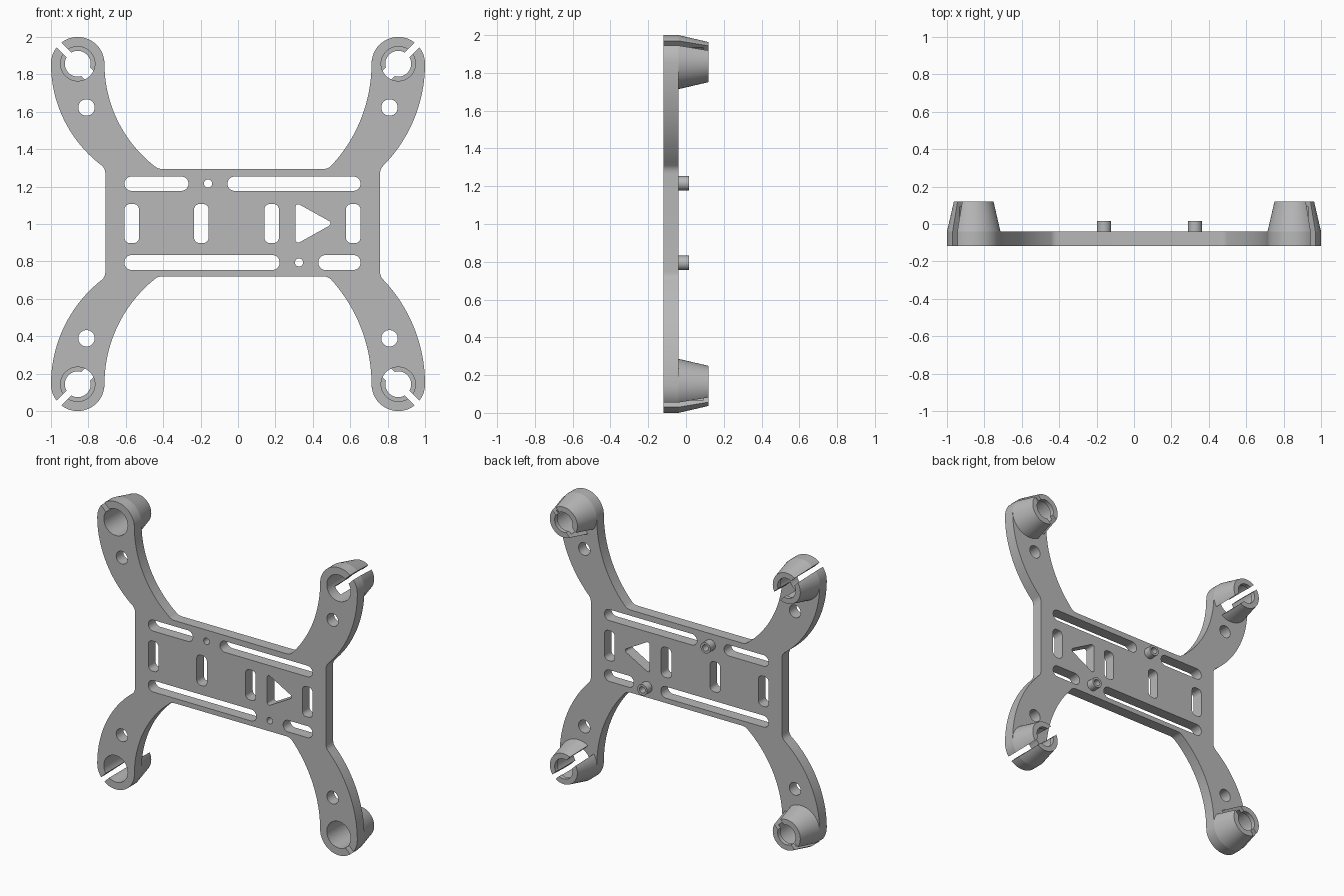
import bpy, bmesh
from math import sin, cos, tan, asin, pi, hypot
from mathutils import Vector, Matrix

cube = bpy.data.objects.get("Cube")
if cube:
    bpy.data.objects.remove(cube)

grey = bpy.data.materials.new("plain_grey")
grey.use_nodes = True
grey.diffuse_color = (0.48, 0.48, 0.48, 1)
grey.node_tree.nodes["Principled BSDF"].inputs["Base Color"].default_value = grey.diffuse_color

FRONT, BACK, TIP = -0.118, -0.04, 0.12    # depths of plate and sleeve ends
MID_X, MID_Z = 0.025, 1.007               # centre of the middle panel
ARM_X, ARM_R, BORE = 0.857, 0.143, 0.092
CORNERS = [(1, 1), (-1, 1), (-1, -1), (1, -1)]


def make_object(name, bm):
    bmesh.ops.recalc_face_normals(bm, faces=bm.faces)
    mesh = bpy.data.meshes.new(name)
    bm.to_mesh(mesh)
    bm.free()
    mesh.materials.append(grey)
    obj = bpy.data.objects.new(name, mesh)
    bpy.context.collection.objects.link(obj)
    return obj


def circle(x, z, r, n=32):
    return [Vector((x + r * cos(2 * pi * i / n), z + r * sin(2 * pi * i / n))) for i in range(n)]


def rounded(points, r, n=8):
    """Polygon with every corner replaced by a circular fillet."""
    out = []
    pts = [Vector(p) for p in points]
    for i, p in enumerate(pts):
        a = (pts[i - 1] - p).normalized()
        b = (pts[(i + 1) % len(pts)] - p).normalized()
        half = a.angle(b) / 2
        centre = p + (a + b).normalized() * r / sin(half)
        start, end = (p + d * r / tan(half) - centre for d in (a, b))
        out += [centre + start.lerp(end, k / n).normalized() * r for k in range(n + 1)]
    return out


def slot(x0, x1, z0, z1, r):
    return rounded([(x0, z0), (x1, z0), (x1, z1), (x0, z1)], r)


def arm_edge(tip_x, end_x, tip_z, end_z, sx, sz, n=20):
    """Arc from the panel out to the tip, upright where it meets the tip."""
    dx, dz = abs(tip_x - end_x), abs(tip_z - end_z)
    r = (dx * dx + dz * dz) / (2 * dx)
    top = asin(dz / r)
    return [Vector((tip_x - sx * r * (1 - cos(top * (1 - i / n))),
                    tip_z - sz * r * sin(top * (1 - i / n)))) for i in range(n)]


def bend(a, b, c, n=5):
    a, b, c = Vector(a), Vector(b), Vector(c)
    return [a.lerp(b, i / n).lerp(b.lerp(c, i / n), i / n) for i in range(n)]


def arm(sx, sz):
    """Outline of one curved arm, from the panel side round to its long edge."""
    tip_z = 1 + sz * ARM_X
    side, edge, end_z = MID_X + sx * 0.734, MID_Z + sz * 0.287, MID_Z + sz * 0.303
    outer, inner = MID_X + sx * 0.75, MID_X + sx * 0.472
    pts = bend((side, edge - sz * 0.03), (side, edge), (outer, end_z))
    pts += arm_edge(sx, outer, tip_z, end_z, sx, sz)
    pts += [Vector((sx * (ARM_X + ARM_R * cos(pi * i / 24)), tip_z + sz * ARM_R * sin(pi * i / 24)))
            for i in range(24)]
    pts += arm_edge(sx * (ARM_X - ARM_R), inner, tip_z, end_z, sx, sz)[::-1]
    pts += bend((inner, end_z), (inner - sx * 0.016, edge), (inner - sx * 0.045, edge))[1:]
    pts.append(Vector((inner - sx * 0.045, edge)))
    return pts if sx * sz > 0 else pts[::-1]


def lathe(name, x, z, profile, n=48):
    """Closed profile of (radius, depth) turned about the depth axis."""
    bm = bmesh.new()
    rings = [[bm.verts.new((x + r * cos(2 * pi * i / n), y, z + r * sin(2 * pi * i / n)))
              for i in range(n)] for r, y in profile]
    for k, ring in enumerate(rings):
        prev = rings[k - 1]
        for i in range(n):
            bm.faces.new((prev[i], prev[(i + 1) % n], ring[(i + 1) % n], ring[i]))
    return make_object(name, bm)


def slit_cutter(name, sx, sz, direction, width):
    """Box running diagonally from the sleeve centre outwards (1) or inwards (-1)."""
    d = Vector((sx, 0, sz)).normalized() * direction
    side = Vector((-d.z, 0, d.x))
    centre = Vector((sx * ARM_X, 0, 1 + sz * ARM_X)) + d * 0.12
    turn = Matrix((d, (0, 1, 0), side)).transposed().to_4x4()
    bm = bmesh.new()
    bmesh.ops.create_cube(bm, size=1, matrix=Matrix.Translation(centre) @ turn
                          @ Matrix.Diagonal((0.2, 0.5, width, 1)))
    obj = make_object(name, bm)
    obj.hide_render = True
    obj.hide_set(True)
    return obj


def cut(obj, cutter):
    mod = obj.modifiers.new("slit", 'BOOLEAN')
    mod.operation, mod.solver, mod.object = 'DIFFERENCE', 'EXACT', cutter


# Plate outline, then every opening in it
loops = [[p for c in CORNERS for p in arm(*c)]]
for x0, x1 in ((-0.607, -0.265), (-0.056, 0.655)):
    loops.append(slot(x0, x1, 1.177, 1.254, 0.038))
for x0, x1 in ((-0.607, 0.222), (0.43, 0.655)):
    loops.append(slot(x0, x1, 0.754, 0.834, 0.038))
for x0 in (-0.607, -0.235, 0.141, 0.577):
    loops.append(slot(x0, x0 + 0.078, 0.898, 1.107, 0.03))
loops.append(rounded([(0.307, 0.89), (0.51, 1.003), (0.307, 1.116)], 0.015))
POSTS = [("upper_post", -0.16, 1.216), ("lower_post", 0.326, 0.794)]
loops += [circle(x, z, 0.022) for _, x, z in POSTS]
for sx, sz in CORNERS:
    loops.append(circle(sx * ARM_X, 1 + sz * ARM_X, BORE, 48))
    loops.append(circle(sx * 0.81, 1.006 + sz * 0.617, 0.044))

bm = bmesh.new()
for loop in loops:
    vs = [bm.verts.new((p.x, FRONT, p.y)) for p in loop]
    for i, v in enumerate(vs):
        bm.edges.new((vs[i - 1], v))
bmesh.ops.remove_doubles(bm, verts=bm.verts, dist=0.0005)
bmesh.ops.triangle_fill(bm, use_beauty=True, edges=bm.edges[:], normal=(0, -1, 0))
grown = bmesh.ops.extrude_face_region(bm, geom=bm.faces[:], use_keep_orig=True)
bmesh.ops.translate(bm, vec=(0, BACK - FRONT, 0),
                    verts=[g for g in grown["geom"] if isinstance(g, bmesh.types.BMVert)])
plate = make_object("frame_plate", bm)
parts = [plate]

# Tapered sleeves with an inner lip, slit on the outside and notched on the inside
for sx, sz in CORNERS:
    label = ("upper" if sz > 0 else "lower") + ("_left" if sx > 0 else "_right")
    sleeve = lathe(label + "_sleeve", sx * ARM_X, 1 + sz * ARM_X,
                   [(BORE, BACK), (ARM_R, BACK), (0.106, TIP), (0.069, TIP),
                    (0.069, 0.09), (BORE, 0.09)])
    outer = slit_cutter(label + "_slit_cutter", sx, sz, 1, 0.035)
    inner = slit_cutter(label + "_notch_cutter", sx, sz, -1, 0.065)
    cut(plate, outer)
    cut(sleeve, outer)
    cut(sleeve, inner)
    parts.append(sleeve)

# Small hollow posts on the back
for name, x, z in POSTS:
    parts.append(lathe(name, x, z, [(0.022, BACK), (0.038, BACK), (0.038, 0.015), (0.022, 0.015)], 24))

# Apply the cuts, drop the cutters and shade
for obj in parts:
    bpy.ops.object.select_all(action='DESELECT')
    obj.select_set(True)
    bpy.context.view_layer.objects.active = obj
    for mod in list(obj.modifiers):
        bpy.ops.object.modifier_apply(modifier=mod.name)
    bpy.ops.object.shade_smooth_by_angle(angle=0.5)
for obj in [o for o in bpy.data.objects if o.name.endswith("_cutter")]:
    bpy.data.objects.remove(obj)
